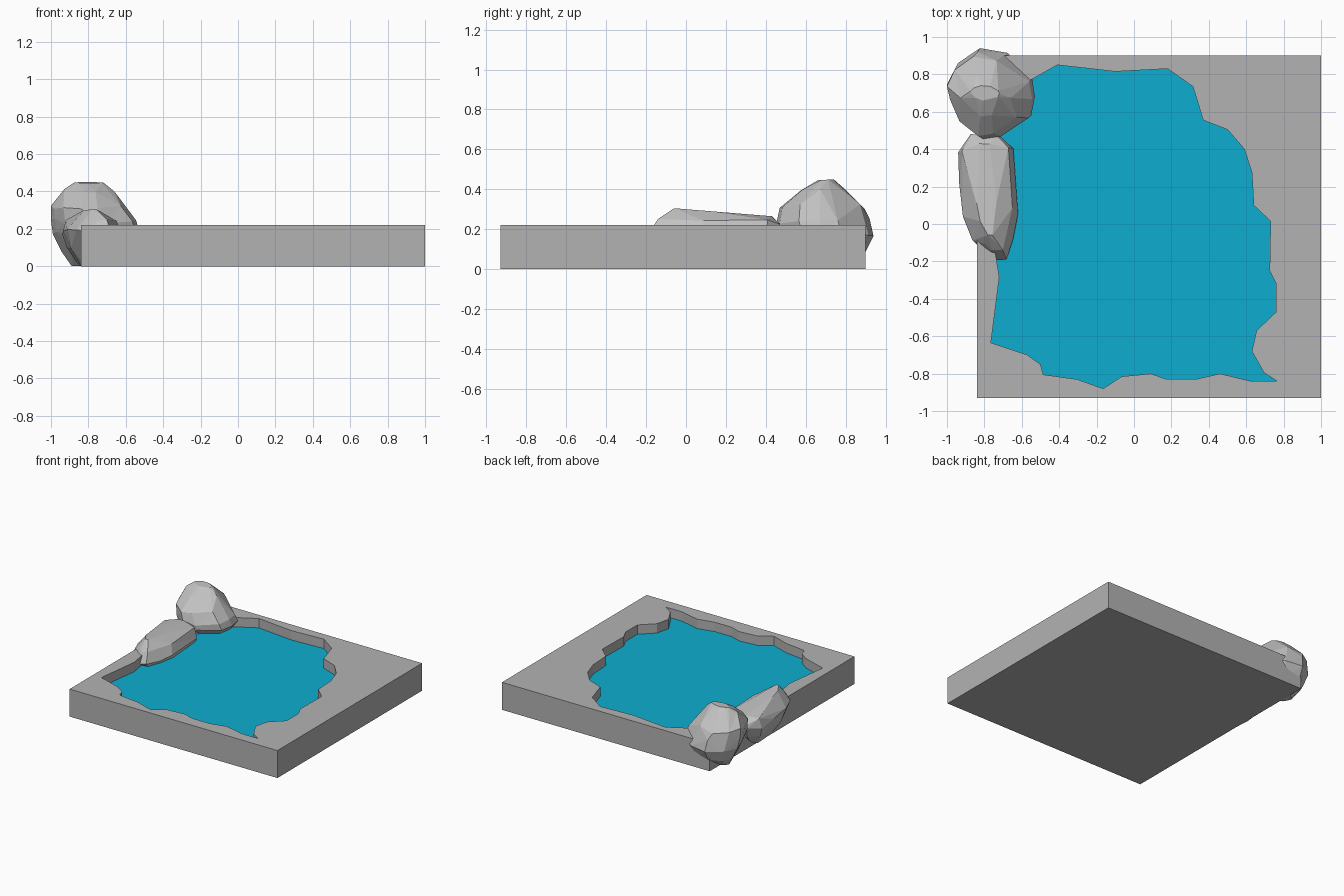
import bpy, bmesh, math, random
from mathutils import Vector
from mathutils.geometry import tessellate_polygon

if "Cube" in bpy.data.objects:
    bpy.data.objects.remove(bpy.data.objects["Cube"])

random.seed(4)


def material(name, rgb):
    m = bpy.data.materials.new(name)
    m.diffuse_color = (*rgb, 1)
    m.use_nodes = True
    m.node_tree.nodes["Principled BSDF"].inputs["Base Color"].default_value = m.diffuse_color
    return m


def make_object(name, bm, mat):
    bmesh.ops.recalc_face_normals(bm, faces=bm.faces)
    me = bpy.data.meshes.new(name)
    bm.to_mesh(me)
    bm.free()
    me.materials.append(mat)
    ob = bpy.data.objects.new(name, me)
    bpy.context.collection.objects.link(ob)
    return ob


SLAB = material("slab grey", (0.45, 0.45, 0.45))
ROCK = material("rock light grey", (0.54, 0.54, 0.54))
WATER = material("water blue", (0.004, 0.42, 0.63))

TOP, WATER_Z = 0.22, 0.145

# Shoreline of the pool, clockwise seen from above
SHORE = [(-.57, .76), (-.41, .85), (-.10, .815), (.18, .83), (.315, .735),
         (.37, .555), (.50, .505), (.59, .40), (.63, .275), (.64, .10),
         (.73, .015), (.725, -.25), (.76, -.32), (.76, -.47), (.655, -.57),
         (.63, -.68), (.695, -.795), (.765, -.84), (.625, -.84), (.46, -.80),
         (.33, -.83), (.175, -.83), (.09, -.80), (-.065, -.815),
         (-.165, -.88), (-.305, -.83), (-.485, -.805), (-.50, -.75),
         (-.57, -.70), (-.765, -.635), (-.72, -.285), (-.74, -.16),
         (-.76, .10), (-.75, .40), (-.72, .50), (-.62, .64)]
BORDER = [(-.84, -.93), (1, -.93), (1, .90), (-.84, .90)]


def walls(bm, upper, lower):
    n = len(upper)
    for i in range(n):
        j = (i + 1) % n
        bm.faces.new((upper[i], upper[j], lower[j], lower[i]))


# Slab with an irregular basin cut into its top
bm = bmesh.new()
ring = lambda pts, z: [bm.verts.new((x, y, z)) for x, y in pts]
outer, base = ring(BORDER, TOP), ring(BORDER, 0)
rim, floor = ring(SHORE, TOP), ring(SHORE, WATER_Z)
walls(bm, outer, base)
walls(bm, rim, floor)
bm.faces.new(base)
flat = outer + rim
for tri in tessellate_polygon([[Vector((x, y, 0)) for x, y in p]
                               for p in (BORDER, SHORE)]):
    bm.faces.new([flat[i] for i in tri])
make_object("pool_slab", bm, SLAB)

# Water surface
bm = bmesh.new()
face = bm.faces.new([bm.verts.new((x, y, WATER_Z)) for x, y in SHORE[::-1]])
bmesh.ops.triangulate(bm, faces=[face])
make_object("water", bm, WATER)
bpy.data.objects["water"].data.update()


def boulder(name, outline, rings):
    """Faceted hull of stacked outlines; ring = z front, z back, x0, x1, y0, y1."""
    xs, ys = zip(*outline)
    bm = bmesh.new()
    for k, (za, zb, x0, x1, y0, y1) in enumerate(rings):
        for px, py in outline:
            u = (px - min(xs)) / (max(xs) - min(xs))
            v = (py - min(ys)) / (max(ys) - min(ys))
            inner = 0 < k < len(rings) - 1
            z = za + (zb - za) * v + (random.uniform(-.018, .018) if inner else 0)
            bm.verts.new((x0 + (x1 - x0) * u, y0 + (y1 - y0) * v, z))
    out = bmesh.ops.convex_hull(bm, input=bm.verts)
    bmesh.ops.delete(bm, geom=list({g for g in out["geom_interior"] + out["geom_unused"]
                                    if isinstance(g, bmesh.types.BMVert)}), context='VERTS')
    # merge nearly level triangles into broad chipped facets
    bmesh.ops.dissolve_limit(bm, angle_limit=math.radians(7),
                             verts=bm.verts, edges=bm.edges)
    bmesh.ops.triangulate(bm, faces=bm.faces)
    return make_object(name, bm, ROCK)


# Tall boulder on the back left corner
boulder("corner_boulder",
        [(-1, .76), (-.95, .86), (-.83, .94), (-.68, .915), (-.545, .775),
         (-.53, .68), (-.55, .575), (-.70, .475), (-.80, .46), (-.92, .55),
         (-.98, .68)],
        [(.002, .002, -.89, -.70, .64, .78),
         (.09, .09, -.945, -.62, .54, .90),
         (.18, .18, -.99, -.53, .465, .94),
         (.24, .24, -1.0, -.545, .455, .92),
         (.31, .31, -1.0, -.61, .47, .895),
         (.395, .395, -.94, -.66, .575, .79),
         (.445, .45, -.875, -.72, .66, .74)])

# Long low boulder along the left edge
boulder("side_boulder",
        [(-.935, .37), (-.87, .465), (-.72, .46), (-.645, .39), (-.62, .05),
         (-.645, -.08), (-.68, -.19), (-.745, -.19), (-.79, -.155),
         (-.86, -.09), (-.91, .035), (-.93, .21)],
        [(.002, .002, -.85, -.72, .0, .35),
         (.11, .11, -.915, -.64, -.12, .45),
         (.18, .18, -.94, -.62, -.19, .48),
         (.235, .23, -.92, -.65, -.14, .48),
         (.305, .265, -.85, -.735, -.06, .43)])
